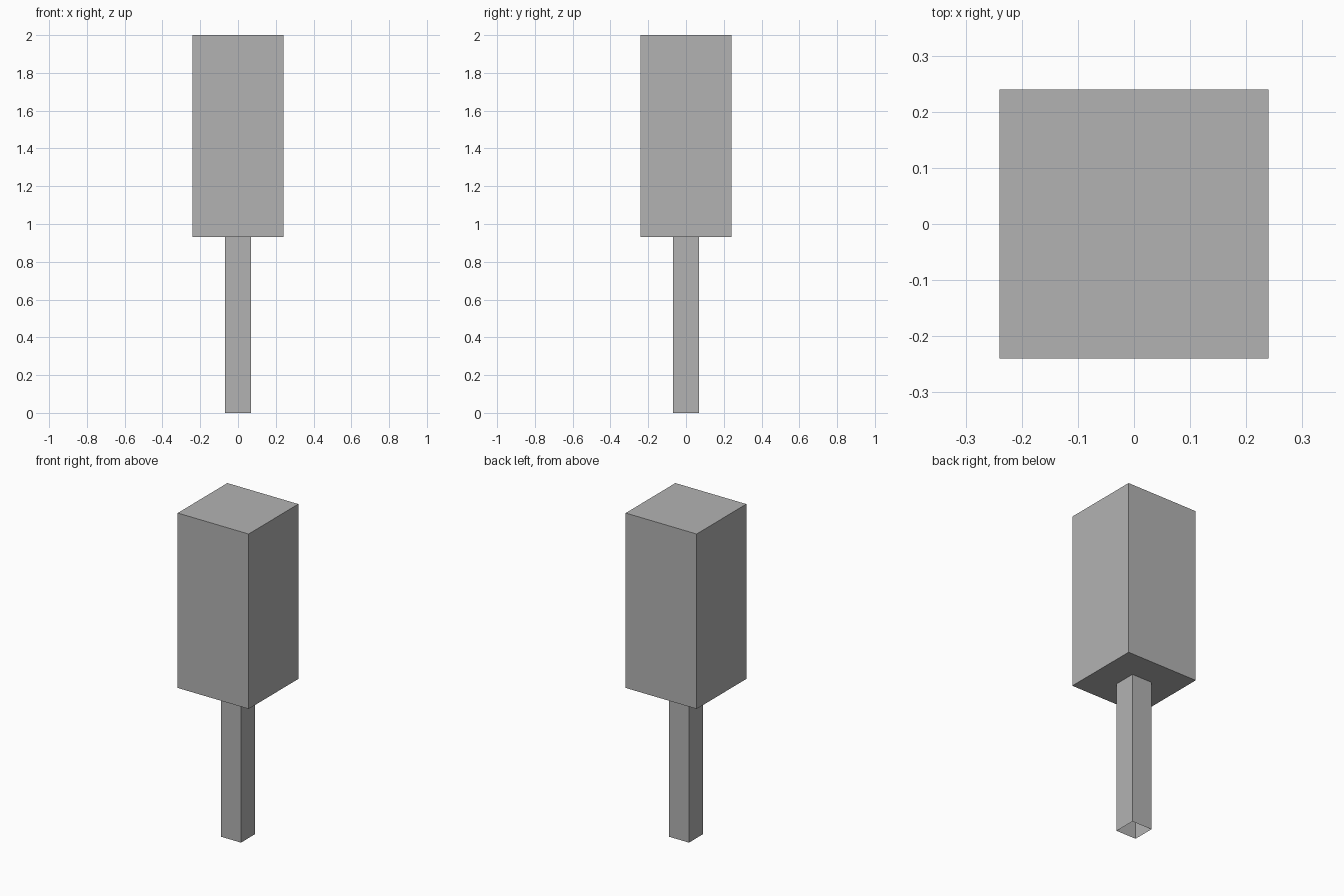
import bpy
import bmesh

cube = bpy.data.objects.get("Cube")
if cube:
    bpy.data.objects.remove(cube, do_unlink=True)

# One plain grey for the whole model
grey = bpy.data.materials.new("plain grey")
grey.use_nodes = True
colour = (0.45, 0.45, 0.45, 1)
grey.diffuse_color = colour
grey.node_tree.nodes["Principled BSDF"].inputs["Base Color"].default_value = colour


def box(name, width, bottom, top, open_ends=False):
    """Square upright box, optionally without its end faces."""
    bm = bmesh.new()
    bmesh.ops.create_cube(bm, size=1)
    bmesh.ops.scale(bm, vec=(width, width, top - bottom), verts=bm.verts)
    bmesh.ops.translate(bm, vec=(0, 0, (top + bottom) / 2), verts=bm.verts)
    if open_ends:
        bm.normal_update()
        ends = [f for f in bm.faces if abs(f.normal.z) > 0.5]
        bmesh.ops.delete(bm, geom=ends, context="FACES_ONLY")
    mesh = bpy.data.meshes.new(name)
    bm.to_mesh(mesh)
    bm.free()
    mesh.materials.append(grey)
    obj = bpy.data.objects.new(name, mesh)
    bpy.context.collection.objects.link(obj)
    return obj


# Thin hollow post, open underneath
box("post", 0.135, 0, 0.93, open_ends=True)

# Large block on top
box("block", 0.48, 0.93, 2)
